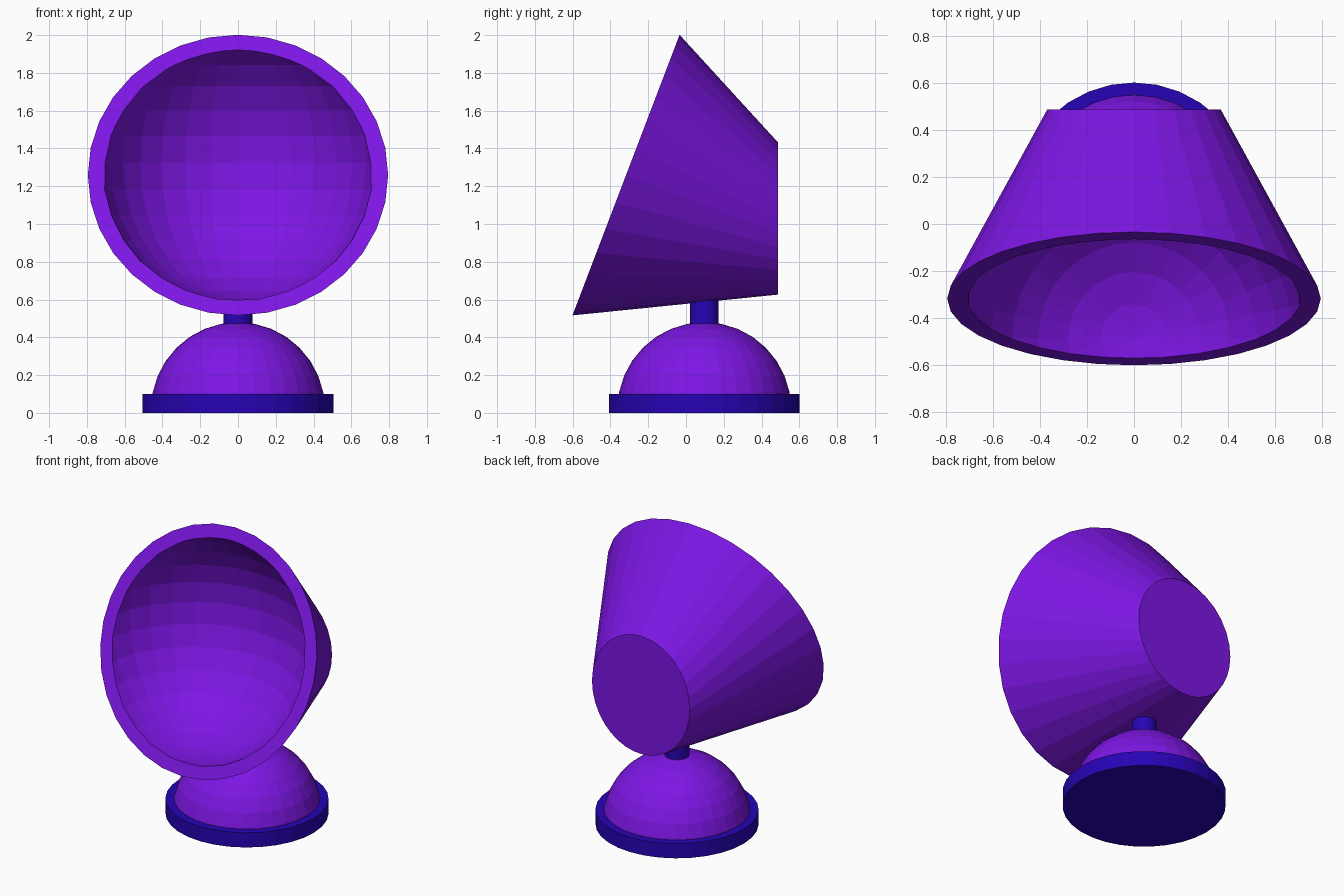
import bpy, bmesh, math
from mathutils import Vector, Matrix

if "Cube" in bpy.data.objects:
    bpy.data.objects.remove(bpy.data.objects["Cube"])


def material(name, color):
    m = bpy.data.materials.new(name)
    m.diffuse_color = color
    m.use_nodes = True
    m.node_tree.nodes["Principled BSDF"].inputs["Base Color"].default_value = m.diffuse_color
    return m


purple = material("purple", (0.205, 0.008, 0.78, 1))
blue = material("blue", (0.02, 0.001, 0.46, 1))
SIDES = 32
AXIS_Y = 0.097


def finish(name, bm, mat):
    bmesh.ops.recalc_face_normals(bm, faces=bm.faces)
    mesh = bpy.data.meshes.new(name)
    bm.to_mesh(mesh)
    bm.free()
    mesh.materials.append(mat)
    ob = bpy.data.objects.new(name, mesh)
    bpy.context.collection.objects.link(ob)
    return ob


def cylinder(name, radius, z0, z1, mat):
    bm = bmesh.new()
    bmesh.ops.create_cone(bm, cap_ends=True, segments=SIDES, radius1=radius,
                          radius2=radius, depth=z1 - z0,
                          matrix=Matrix.Translation((0, AXIS_Y, (z0 + z1) / 2)))
    return finish(name, bm, mat)


# Base disc and stem
cylinder("base_disc", 0.505, 0, 0.1, blue)
cylinder("stem", 0.076, 0.44, 0.62, blue)

# Dome on the base, cut off inside the disc
bm = bmesh.new()
bmesh.ops.create_uvsphere(bm, u_segments=SIDES, v_segments=16, radius=0.46,
                          matrix=Matrix.Translation((0, AXIS_Y, 0.02)))
cut = bmesh.ops.bisect_plane(bm, geom=bm.verts[:] + bm.edges[:] + bm.faces[:],
                             plane_co=(0, 0, 0.06), plane_no=(0, 0, 1),
                             clear_inner=True)
bmesh.ops.holes_fill(bm, edges=[e for e in cut["geom_cut"]
                                if isinstance(e, bmesh.types.BMEdge)])
finish("dome", bm, purple)

# Lamp shade: tilted cone whose back is sliced off vertically
tilt = math.atan2(0.565, 1.48)
rim_up = Vector((0, math.sin(tilt), math.cos(tilt)))
back = Vector((0, math.cos(tilt), -math.sin(tilt)))
center = Vector((0, -0.3175, 1.259))
apex = center + back * 1.583
bm = bmesh.new()
front_ring, back_ring = [], []
for i in range(SIDES):
    a = 2 * math.pi * i / SIDES
    p = center + 0.795 * (math.cos(a) * Vector((1, 0, 0)) + math.sin(a) * rim_up)
    t = (0.487 - p.y) / (apex.y - p.y)
    front_ring.append(bm.verts.new(p))
    back_ring.append(bm.verts.new(p.lerp(apex, t)))
bm.faces.new(front_ring)
bm.faces.new(back_ring[::-1])
for i in range(SIDES):
    j = (i + 1) % SIDES
    bm.faces.new((front_ring[i], back_ring[i], back_ring[j], front_ring[j]))
shade = finish("lamp_shade", bm, purple)

# Round hollow in the shade: an upright sphere set forward of the rim
bm = bmesh.new()
bmesh.ops.create_uvsphere(bm, u_segments=SIDES, v_segments=16, radius=0.733,
                          matrix=Matrix.Translation(center - back * 0.18))
cutter = finish("hollow_cutter", bm, purple)
cutter.hide_render = True
cutter.hide_set(True)
mod = shade.modifiers.new("hollow", 'BOOLEAN')
mod.operation = 'DIFFERENCE'
mod.solver = 'EXACT'
mod.object = cutter
